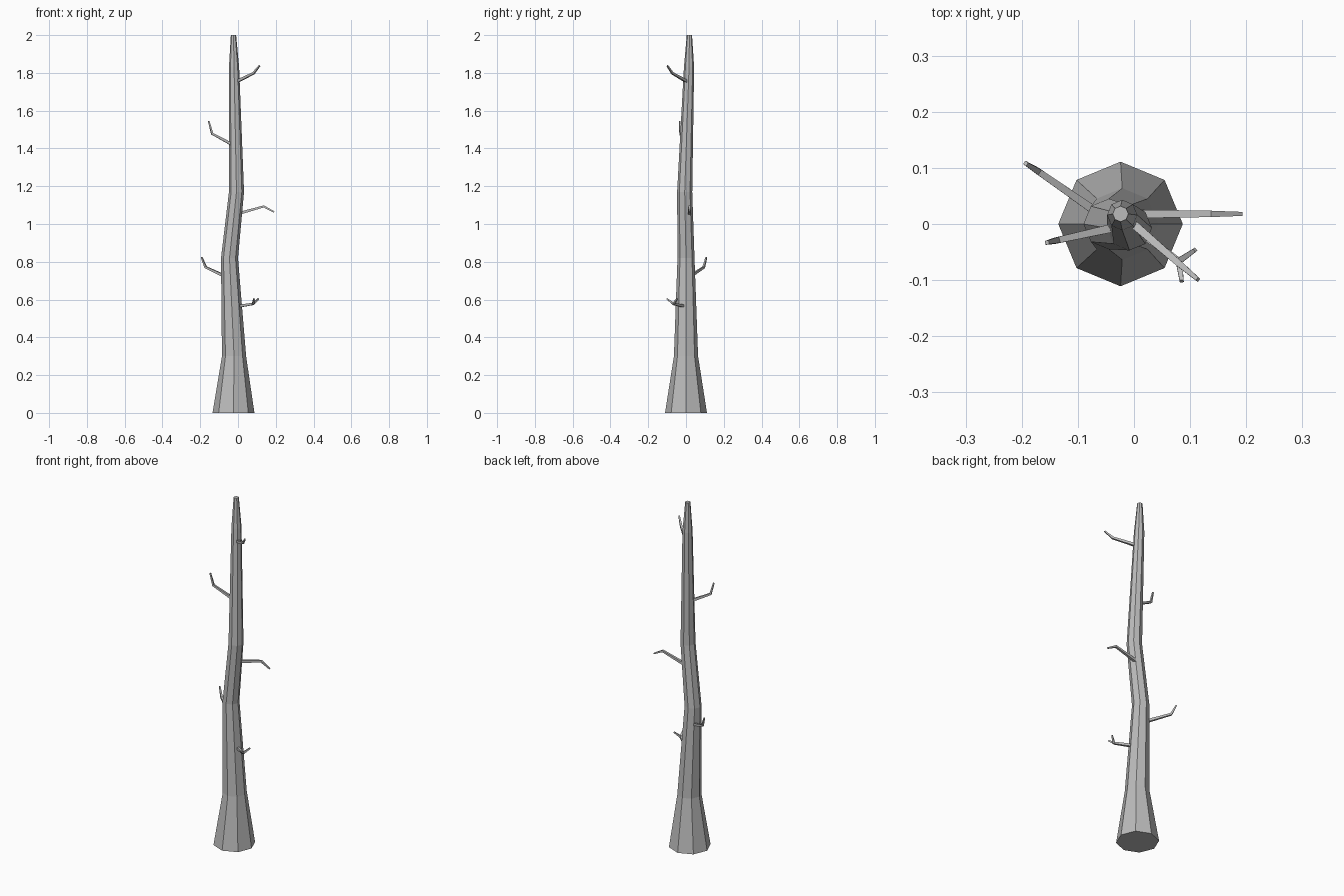
import bpy, bmesh, math
from mathutils import Vector

cube = bpy.data.objects.get("Cube")
if cube:
    bpy.data.objects.remove(cube)

bark = bpy.data.materials.new("grey_bark")
bark.use_nodes = True
grey = (0.5, 0.5, 0.5, 1)
bark.diffuse_color = grey
bark.node_tree.nodes["Principled BSDF"].inputs["Base Color"].default_value = grey


def loft(name, rings):
    """Skin a closed tube through rings of equal point count."""
    bm = bmesh.new()
    loops = [[bm.verts.new(p) for p in ring] for ring in rings]
    n = len(loops[0])
    for a, b in zip(loops, loops[1:]):
        for i in range(n):
            j = (i + 1) % n
            bm.faces.new((a[i], a[j], b[j], b[i]))
    bm.faces.new(loops[0][::-1])
    bm.faces.new(loops[-1])
    bmesh.ops.recalc_face_normals(bm, faces=bm.faces)
    mesh = bpy.data.meshes.new(name)
    bm.to_mesh(mesh)
    bm.free()
    mesh.materials.append(bark)
    obj = bpy.data.objects.new(name, mesh)
    bpy.context.collection.objects.link(obj)


def ring(centre, radius, sides, u, v, turn=0.0):
    angles = [math.tau * i / sides + turn for i in range(sides)]
    return [centre + radius * (math.cos(a) * u + math.sin(a) * v) for a in angles]


def branch(name, points, radii):
    """Square tapering twig along a bent path, flat side up."""
    pts = [Vector(p) for p in points]
    run = pts[-1] - pts[0]
    side = Vector((-run.y, run.x, 0)).normalized()
    rings = []
    for i, p in enumerate(pts):
        before = (p - pts[max(i - 1, 0)]).normalized()
        after = (pts[min(i + 1, len(pts) - 1)] - p).normalized()
        up = (before + after).normalized().cross(side)
        rings.append(ring(p, radii[i], 4, side, up, math.pi / 4))
    loft(name, rings)


# Trunk: x, y, z, radius of each eight-sided ring
X, Y = Vector((1, 0, 0)), Vector((0, 1, 0))
trunk = [(-.024, 0, 0, .111), (-.021, 0, .3, .064), (-.045, 0, .82, .045),
         (-.008, -.007, 1.17, .040), (-.021, .016, 1.83, .027), (-.024, .018, 2, .014)]
loft("trunk", [ring(Vector((x, y, z)), r, 8, X, Y) for x, y, z, r in trunk])

# Bare branches, each with one bend
taper = (.011, .008, .005)
branch("top_branch", [(-.015, .012, 1.75), (.082, -.072, 1.798), (.114, -.099, 1.838)], taper)
branch("upper_branch", [(-.02, -.003, 1.415), (-.137, -.029, 1.478), (-.155, -.033, 1.545)], taper)
branch("middle_branch", [(-.01, .018, 1.052), (.137, .018, 1.093), (.192, .018, 1.063)], taper)
branch("lower_branch", [(-.05, .01, .715), (-.171, .094, .771), (-.193, .108, .825)], taper)

# Forked branch near the base
fork = (.08, -.066, .577)
branch("forked_branch", [(-.01, 0, .563), fork, (.115, -.1, .607)][:2], taper[:2])
branch("fork_twig_left", [fork, (.109, -.046, .605)], (.008, .005))
branch("fork_twig_right", [fork, (.085, -.102, .605)], (.008, .005))
